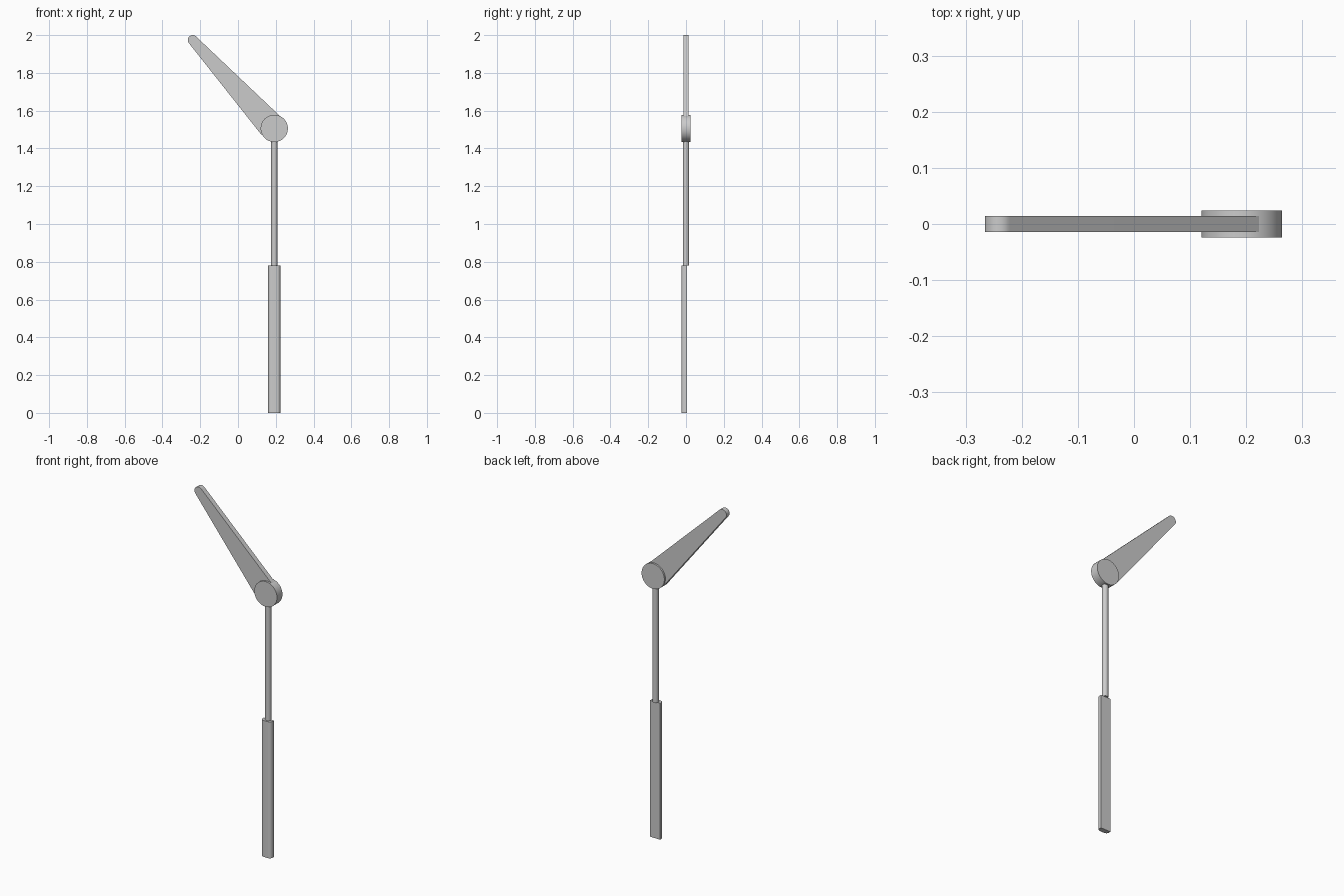
import bpy, bmesh
from math import pi, sin, cos, atan2
from mathutils import Vector

if "Cube" in bpy.data.objects:
    bpy.data.objects.remove(bpy.data.objects["Cube"])

AXIS_X = 0.192            # shared x of post, rod and pivot


def extrude(name, pts, to3d, depth):
    """Solid prism from a 2D outline; to3d maps (u, v) to space."""
    bm = bmesh.new()
    face = bm.faces.new([bm.verts.new(to3d(u, v)) for u, v in pts])
    ret = bmesh.ops.extrude_face_region(bm, geom=[face])
    moved = [g for g in ret["geom"] if isinstance(g, bmesh.types.BMVert)]
    bmesh.ops.translate(bm, verts=moved, vec=Vector(depth))
    bmesh.ops.recalc_face_normals(bm, faces=bm.faces)
    mesh = bpy.data.meshes.new(name)
    bm.to_mesh(mesh)
    bm.free()
    ob = bpy.data.objects.new(name, mesh)
    bpy.context.collection.objects.link(ob)
    smooth(ob)
    return ob


def smooth(ob):
    bpy.ops.object.select_all(action='DESELECT')
    ob.select_set(True)
    bpy.context.view_layer.objects.active = ob
    bpy.ops.object.shade_smooth_by_angle(angle=pi / 6)


def cylinder(name, r, depth, loc, rot=(0, 0, 0), sides=48):
    bpy.ops.mesh.primitive_cylinder_add(vertices=sides, radius=r, depth=depth,
                                        location=loc, rotation=rot)
    bpy.context.object.name = name
    smooth(bpy.context.object)


def arc(cx, cy, r, a0, a1, n):
    return [(cx + r * cos(a0 + (a1 - a0) * i / n),
             cy + r * sin(a0 + (a1 - a0) * i / n)) for i in range(n + 1)]


# lower grip: flat back, rounded front corners
r = 0.018
grip = [(AXIS_X + 0.032, 0.005), (AXIS_X - 0.032, 0.005)]
grip += arc(AXIS_X - 0.032 + r, -0.0245 + r, r, pi, 1.5 * pi, 8)
grip += arc(AXIS_X + 0.032 - r, -0.0245 + r, r, 1.5 * pi, 2 * pi, 8)
extrude("lower_grip", grip, lambda u, v: (u, v, 0), (0, 0, 0.78))

# thin upper rod and pivot disc
cylinder("upper_rod", 0.0165, 0.70, (AXIS_X, 0, 1.13), sides=32)
cylinder("pivot_disc", 0.072, 0.049, (AXIS_X, 0, 1.506), (pi / 2, 0, 0), 64)

# tapered arm with a rounded tip
base, tip = Vector((0.176, 1.519)), Vector((-0.24, 1.974))
d = (tip - base).normalized()
side = Vector((d.y, -d.x))
a = atan2(d.y, d.x)
arm = [tuple(base - side * 0.07), tuple(base + side * 0.07)]
arm += arc(tip.x, tip.y, 0.026, a - pi / 2, a + pi / 2, 16)
extrude("tapered_arm", arm, lambda u, v: (u, -0.0143, v), (0, 0.0286, 0))
